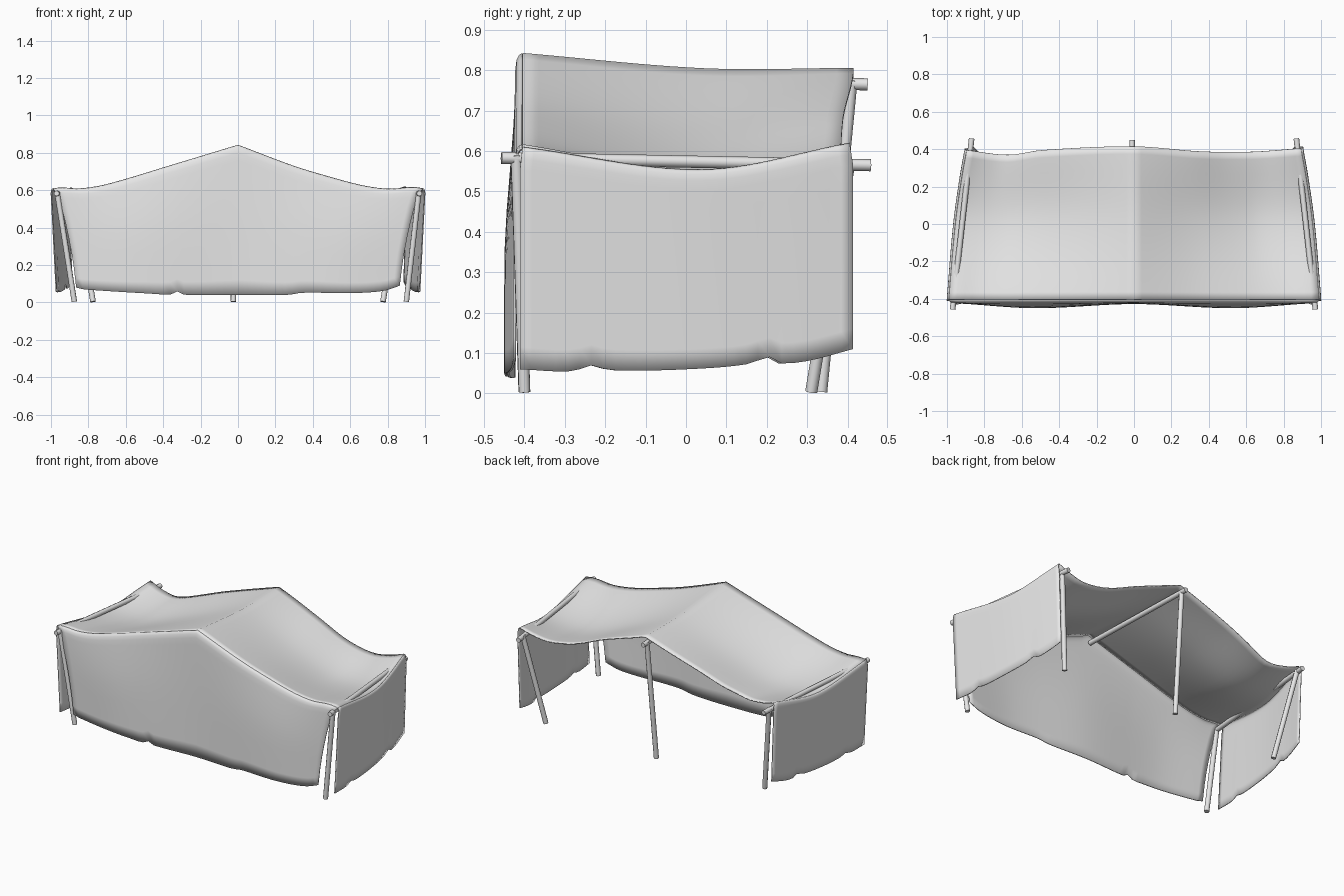
import bpy, bmesh, math
from mathutils import Vector

if "Cube" in bpy.data.objects:
    bpy.data.objects.remove(bpy.data.objects["Cube"])

def material(name, v):
    m = bpy.data.materials.new(name)
    m.diffuse_color = (v, v, v, 1)
    m.use_nodes = True
    m.node_tree.nodes["Principled BSDF"].inputs["Base Color"].default_value = m.diffuse_color
    return m

CANVAS = material("grey canvas", 0.8)

def curve(pts, x):
    """Smooth (Hermite) interpolation through a few points."""
    n = len(pts)
    x = min(max(x, pts[0][0]), pts[-1][0])
    i = 0
    while i < n - 2 and x > pts[i + 1][0]:
        i += 1
    def slope(k):
        a, b = pts[max(k - 1, 0)], pts[min(k + 1, n - 1)]
        return (b[1] - a[1]) / (b[0] - a[0])
    (x0, y0), (x1, y1) = pts[i], pts[i + 1]
    h = x1 - x0
    t = (x - x0) / h
    return ((2*t**3 - 3*t*t + 1) * y0 + (t**3 - 2*t*t + t) * h * slope(i)
            + (3*t*t - 2*t**3) * y1 + (t**3 - t*t) * h * slope(i + 1))

def sheet(name, fn, us, vs):
    bm = bmesh.new()
    g = [[bm.verts.new(fn(u, v)) for v in vs] for u in us]
    for i in range(len(us) - 1):
        for j in range(len(vs) - 1):
            bm.faces.new((g[i][j], g[i+1][j], g[i+1][j+1], g[i][j+1]))
    bmesh.ops.recalc_face_normals(bm, faces=bm.faces)
    for f in bm.faces:
        f.smooth = True
    me = bpy.data.meshes.new(name)
    bm.to_mesh(me)
    bm.free()
    ob = bpy.data.objects.new(name, me)
    bpy.context.collection.objects.link(ob)
    me.materials.append(CANVAS)
    s = ob.modifiers.new("cloth thickness", 'SOLIDIFY')
    s.thickness, s.offset = 0.006, 0
    return ob

def steps(a, b, n):
    return [a + (b - a) * i / n for i in range(n + 1)]

# roof profiles: height across the width, for the left and right slopes
FRONT = {-1: [(0, .84), (.35, .735), (.7, .632), (.85, .607), (.95, .612), (1, .608)],
         1: [(0, .84), (.3, .728), (.5, .668), (.68, .622), (.82, .605), (.94, .615), (1, .608)]}
MID = {-1: [(0, .802), (.35, .67), (.65, .565), (.8, .545), (1, .552)],
       1: [(0, .802), (.35, .65), (.65, .545), (.8, .532), (1, .552)]}
BACK = {-1: [(0, .803), (.4, .685), (.75, .577), (.9, .585), (1, .612)],
        1: [(0, .803), (.34, .695), (.57, .61), (.77, .575), (.9, .59), (1, .618)]}
HALF = [(-.405, .99), (0, .955), (.25, .92), (.4, .893)]
BACK_Y = [(-1, .395), (-.75, .37), (-.55, .395), (0, .415), (.4, .388), (.7, .386), (1, .405)]

def roof(s, v):
    side = -1 if s < 0 else 1
    a = abs(s)
    y = -.405 + v * (curve(BACK_Y, s) + .405)
    z = curve([(0, curve(FRONT[side], a)), (.55, curve(MID[side], a)),
               (1, curve(BACK[side], a))], v)
    return Vector((s * curve(HALF, y), y, z))

US = steps(-1, 1, 48)
sheet("roof", roof, US, steps(0, 1, 20))

# front wall: rounded at the top, tapering down, ragged hem
WIDTH = [(0, .99), (.05, .968), (.3, .928), (.7, .885), (1, .865)]
HEM = [(-1, .08), (-.95, .07), (-.5, .045), (-.42, .042), (-.38, .06), (-.34, .042), (0, .04),
       (.3, .04), (.4, .052), (.7, .05), (.9, .062), (1, .09)]
BULGE = [(-1, .005), (-.6, .028), (0, .006), (.6, .028), (1, .005)]
DOWN = [0, .006, .02, .05, .1, .2, .35, .5, .65, .8, .9, 1]

def front_wall(s, t):
    top = roof(s, 0)
    z = top.z + (curve(HEM, s) - top.z) * t
    out = .014 * min(1, math.sqrt(t / .03)) + curve(BULGE, s) * math.sin(math.pi * min(t, .6) / 1.2)
    return (s * curve(WIDTH, t), top.y - out, z)

sheet("front_wall", front_wall, US, DOWN)

# side walls hanging from the roof's side edges
SIDE_HEM = [(0, .06), (.16, .055), (.21, .07), (.27, .058), (.5, .06), (.7, .075),
            (.74, .095), (.77, .076), (.86, .08), (1, .11)]

def side_wall(side):
    def fn(v, t):
        top = roof(side, v)
        z = top.z + (curve(SIDE_HEM, v) - top.z) * t
        inward = (.028 - .012 * v) * t
        x = abs(top.x) + .01 * min(1, math.sqrt(t / .03)) - inward
        return (side * x, top.y + (.008 * v - .006 * (1 - v)) * min(1, t * 10), z)
    return fn

for side, word in ((-1, "left"), (1, "right")):
    sheet(word + "_wall", side_wall(side), steps(0, 1, 28), DOWN)

# poles
def pole(name, a, b, r=.015):
    a, b = Vector(a), Vector(b)
    d = b - a
    bpy.ops.mesh.primitive_cylinder_add(vertices=8, radius=r, depth=d.length, location=(a + b) / 2)
    ob = bpy.context.object
    ob.name = name
    ob.rotation_euler = d.to_track_quat('Z', 'Y').to_euler()
    ob.data.materials.append(CANVAS)
    bpy.ops.object.shade_smooth_by_angle(angle=math.radians(50))

pole("ridge_pole", (-.01, -.40, .79), (-.01, .45, .765))
for side, word in ((-1, "left"), (1, "right")):
    pole(word + "_side_pole", (side * .97, -.457, .583), (side * .868, .457, .565))
    pole("front_" + word + "_post", (side * (.875 if side < 0 else .9), -.40, .004),
         (side * .967, -.42, .59))
    pole("back_" + word + "_post", (side * .775, .31, .004), (side * .872, .405, .575))
pole("back_middle_post", (-.025, .335, .004), (-.01, .41, .775))
